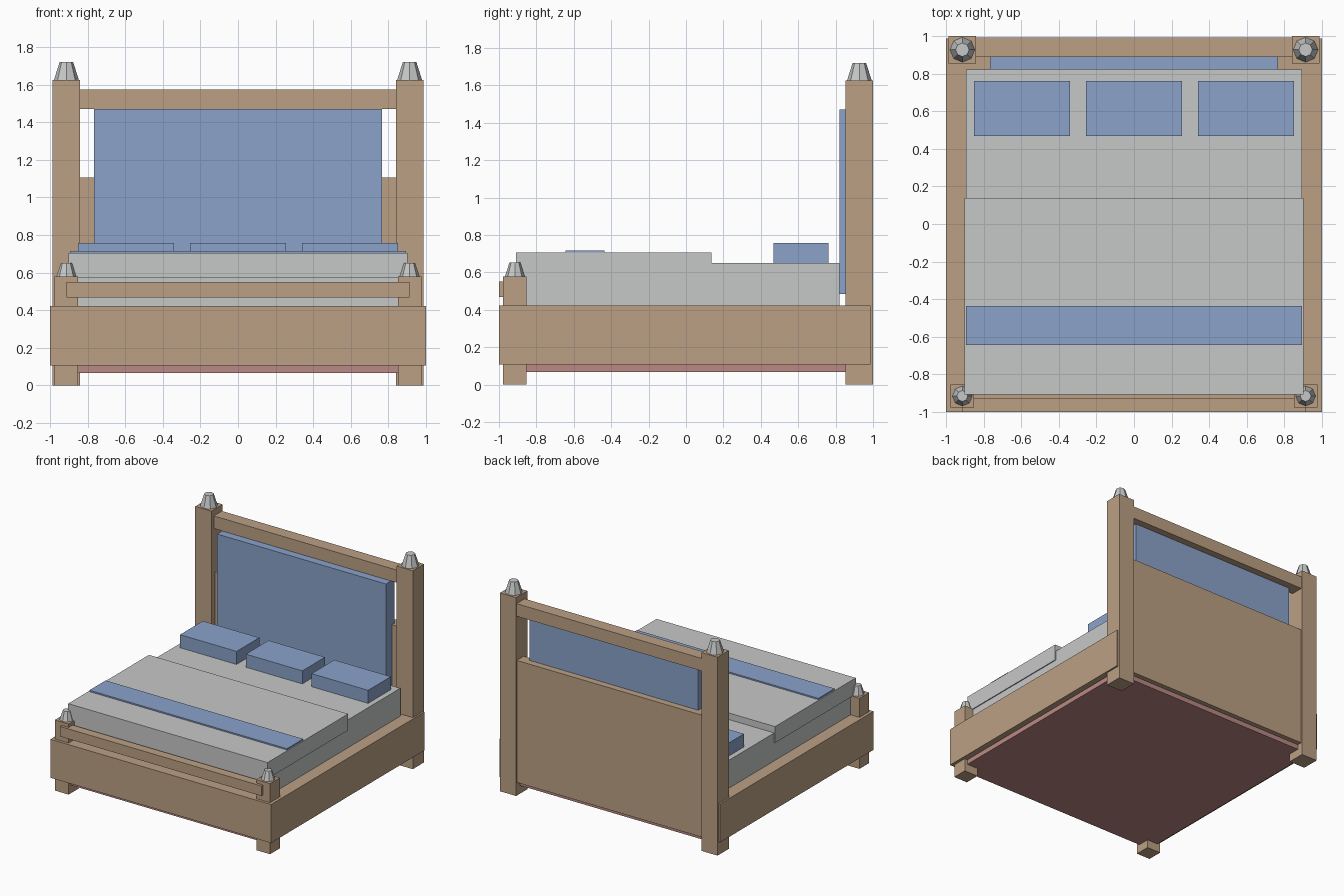
import bpy

if "Cube" in bpy.data.objects:
    bpy.data.objects.remove(bpy.data.objects["Cube"])


def material(name, rgb):
    m = bpy.data.materials.new(name)
    lin = [(c / 255 / 12.92) if c / 255 <= 0.04045 else ((c / 255 + 0.055) / 1.055) ** 2.4 for c in rgb]
    m.diffuse_color = (*lin, 1)
    m.use_nodes = True
    m.node_tree.nodes["Principled BSDF"].inputs["Base Color"].default_value = m.diffuse_color
    return m


WOOD = material("light_wood", (187, 160, 132))
BLUE = material("blue_fabric", (139, 162, 202))
GREY = material("pale_grey", (198, 200, 199))
RED = material("dull_red", (186, 136, 132))


def box(name, mat, x, y, z):
    """Axis-aligned box from (min, max) pairs."""
    mid = [(a + b) / 2 for a, b in (x, y, z)]
    bpy.ops.mesh.primitive_cube_add(size=1, location=mid)
    ob = bpy.context.object
    ob.name = name
    for v in ob.data.vertices:
        v.co = [c * (b - a) for c, (a, b) in zip(v.co, (x, y, z))]
    ob.data.materials.append(mat)
    return ob


def finial(name, x, y, z, r1, r2, h):
    bpy.ops.mesh.primitive_cone_add(vertices=8, radius1=r1, radius2=r2, depth=h,
                                    location=(x, y, z + h / 2))
    ob = bpy.context.object
    ob.name = name
    ob.data.materials.append(GREY)


# Posts with tapered finials, mirrored left and right
for side, s in (("left", -1), ("right", 1)):
    for part, y, half, top, r1, r2, h in (
            ("head", 0.927, 0.073, 1.625, 0.066, 0.036, 0.095),
            ("foot", -0.915, 0.0625, 0.578, 0.053, 0.029, 0.074)):
        x = 0.913 * s
        box(f"{part}_post_{side}", WOOD, (x - half, x + half), (y - half, y + half), (0, top))
        finial(f"{part}_finial_{side}", x, y, top, r1, r2, h)

# Bed frame and underside
box("bed_frame", WOOD, (-1, 1), (-1, 0.987), (0.107, 0.422))
box("base_board", RED, (-0.95, 0.95), (-0.95, 0.95), (0.067, 0.12))

# Headboard
box("headboard_panel", WOOD, (-0.86, 0.86), (0.9, 0.99), (0.107, 1.107))
box("headboard_top_rail", WOOD, (-0.85, 0.85), (0.888, 0.993), (1.47, 1.573))
box("headboard_cushion", BLUE, (-0.765, 0.765), (0.822, 0.935), (0.485, 1.47))

# Footboard rail
box("footboard_rail", WOOD, (-0.912, 0.912), (-0.999, -0.925), (0.468, 0.55))

# Bedding
box("mattress", GREY, (-0.895, 0.895), (-0.9, 0.822), (0.40, 0.651))
box("blanket", GREY, (-0.903, 0.903), (-0.908, 0.137), (0.571, 0.705))
box("bed_runner", BLUE, (-0.895, 0.895), (-0.645, -0.435), (0.70, 0.716))
for i, name in enumerate(("left", "middle", "right")):
    x = (i - 1) * 0.596
    box(f"pillow_{name}", BLUE, (x - 0.256, x + 0.256), (0.467, 0.761), (0.645, 0.758))
